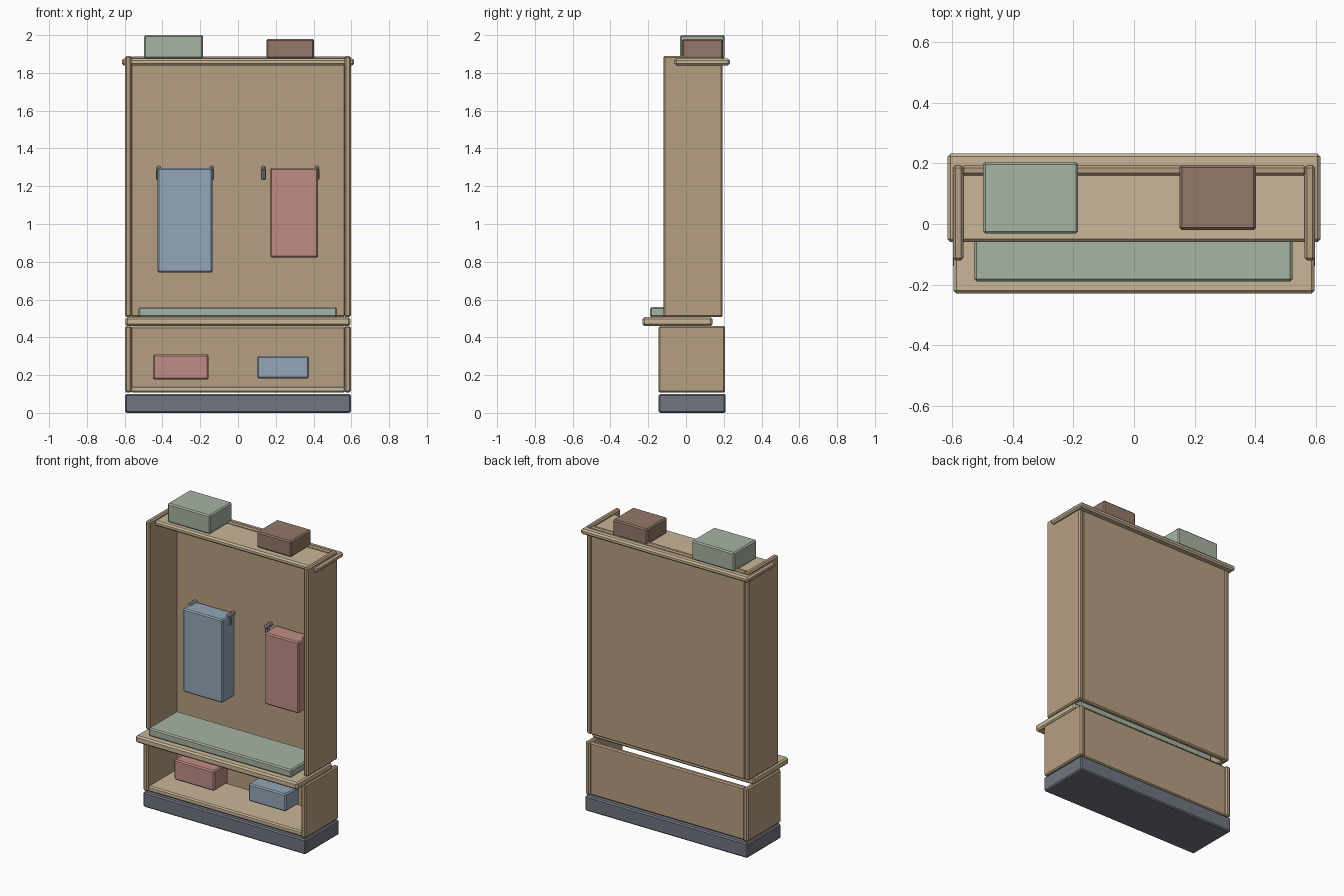
import bpy, bmesh
from mathutils import Matrix, Vector

if "Cube" in bpy.data.objects:
    bpy.data.objects.remove(bpy.data.objects["Cube"])


def material(name, rgb):
    m = bpy.data.materials.new(name)
    m.diffuse_color = (*[(c / 255) ** 2.2 for c in rgb], 1)
    m.use_nodes = True
    m.node_tree.nodes["Principled BSDF"].inputs["Base Color"].default_value = m.diffuse_color
    return m


wood = material("wood", (181, 157, 128))
light_wood = material("light_wood", (200, 180, 150))
slate = material("slate", (112, 116, 126))
sage = material("sage", (166, 178, 162))
brown = material("brown", (146, 120, 104))
blue = material("blue", (146, 165, 182))
rose = material("rose", (190, 140, 132))
metal = material("metal", (150, 150, 150))


def finish(name, bm, mat, bevel=0.0):
    if bevel:
        bmesh.ops.bevel(bm, geom=bm.edges[:], offset=bevel, segments=1,
                        affect='EDGES', profile=0.5)
    me = bpy.data.meshes.new(name)
    bm.to_mesh(me)
    bm.free()
    me.materials.append(mat)
    ob = bpy.data.objects.new(name, me)
    bpy.context.collection.objects.link(ob)
    return ob


def box(name, x, y, z, mat, bevel=0.008):
    """Chamfered box from its (min, max) extents on each axis."""
    bm = bmesh.new()
    size = [b - a for a, b in (x, y, z)]
    mid = [(a + b) / 2 for a, b in (x, y, z)]
    bmesh.ops.create_cube(bm, size=1,
                          matrix=Matrix.Translation(mid) @ Matrix.Diagonal((*size, 1)))
    return finish(name, bm, mat, bevel)


def rod(bm, a, b, r):
    """Eight-sided rod with tapered ends."""
    a, b = Vector(a), Vector(b)
    d = b - a
    rot = d.to_track_quat('Z', 'Y').to_matrix().to_4x4()
    t = r * 0.5
    for r1, r2, s, e in ((r * 0.5, r, 0, t), (r, r, t, d.length - t),
                         (r, r * 0.5, d.length - t, d.length)):
        bmesh.ops.create_cone(
            bm, cap_ends=True, segments=8, radius1=r1, radius2=r2, depth=e - s,
            matrix=Matrix.Translation(a + d.normalized() * (s + e) / 2) @ rot)


# Plinth and lower compartment
box("plinth", (-0.597, 0.597), (-0.145, 0.21), (0, 0.1), slate)
box("lower_floor", (-0.568, 0.568), (-0.135, 0.185), (0.107, 0.143), light_wood)
box("lower_back", (-0.568, 0.568), (0.165, 0.197), (0.107, 0.457), wood)

# Bench and cushion
box("bench_top", (-0.595, 0.595), (-0.23, 0.14), (0.46, 0.507), light_wood, 0.01)
box("bench_cushion", (-0.527, 0.523), (-0.19, 0.11), (0.507, 0.56), sage)

# Upper case, with mirrored side panels for both levels
box("upper_back", (-0.568, 0.568), (0.16, 0.193), (0.507, 1.888), wood)
for side, s in (("left", -1), ("right", 1)):
    xs = tuple(sorted((s * 0.563, s * 0.597)))
    box(side + "_lower_side", xs, (-0.145, 0.207), (0.107, 0.46), wood)
    box(side + "_upper_side", xs, (-0.12, 0.193), (0.507, 1.89), wood)
box("top_shelf", (-0.615, 0.615), (-0.06, 0.232), (1.84, 1.875), light_wood, 0.01)

# Storage boxes on the top shelf
box("large_top_box", (-0.498, -0.184), (-0.032, 0.205), (1.875, 2.0), sage)
box("small_top_box", (0.15, 0.403), (-0.02, 0.195), (1.875, 1.98), brown)

# Storage boxes in the lower compartment
box("lower_box_left", (-0.45, -0.155), (-0.03, 0.12), (0.176, 0.31), rose)
box("lower_box_right", (0.1, 0.375), (-0.035, 0.105), (0.183, 0.3), blue)

# Hanging garments
box("hanging_coat_blue", (-0.427, -0.135), (0.03, 0.158), (0.743, 1.296), blue)
box("hanging_coat_rose", (0.17, 0.423), (0.03, 0.158), (0.822, 1.296), rose)

# Wall hooks: a peg from the back panel with a short drop
for i, x in enumerate((-0.42, -0.14, 0.135, 0.418)):
    bm = bmesh.new()
    rod(bm, (x, 0.162, 1.297), (x, 0.09, 1.297), 0.013)
    rod(bm, (x, 0.115, 1.292), (x, 0.115, 1.232), 0.013)
    finish(f"hook_{i + 1}", bm, metal)
